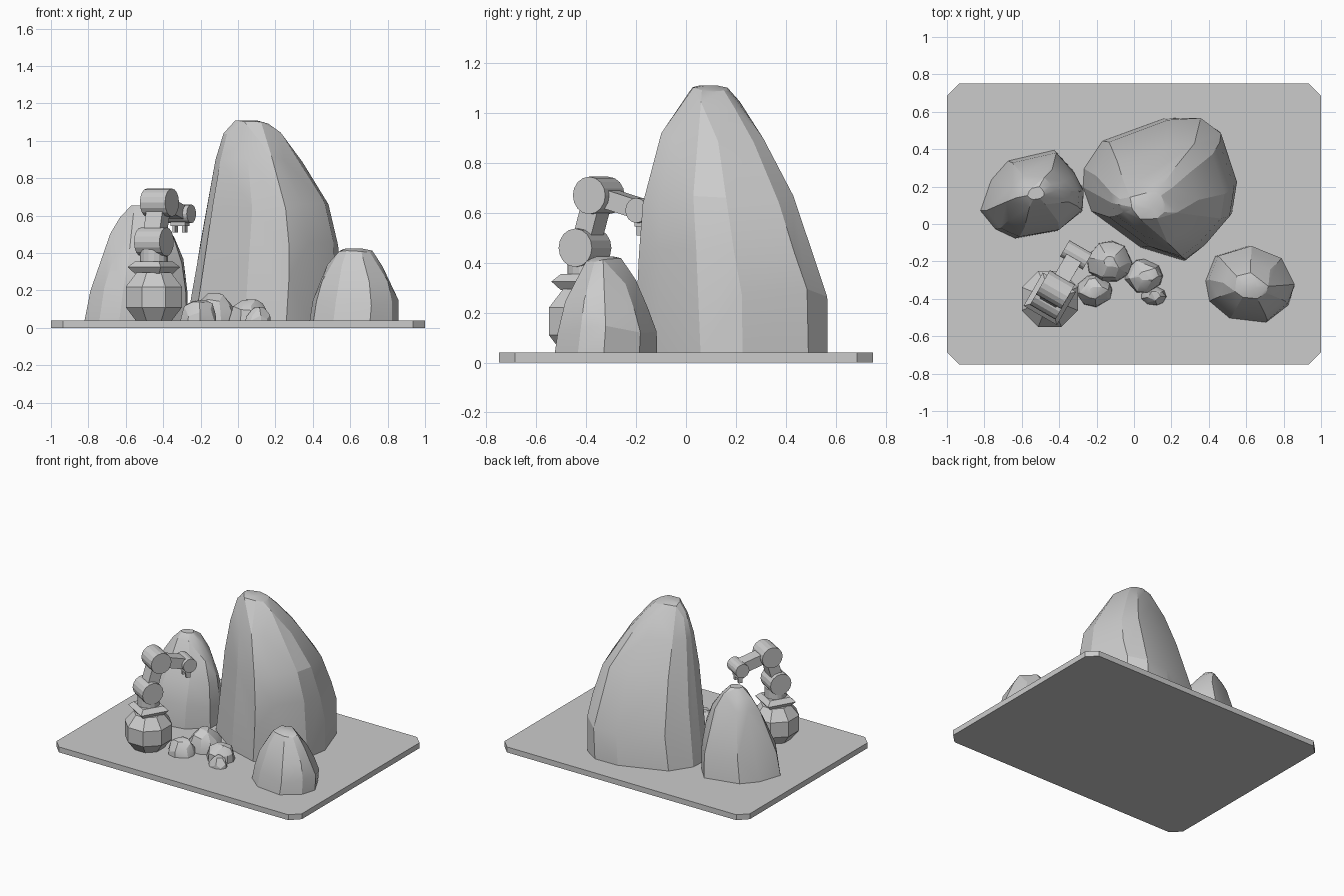
import bpy, bmesh, math, random
from mathutils import Vector, Matrix

if "Cube" in bpy.data.objects:
    bpy.data.objects.remove(bpy.data.objects["Cube"])

random.seed(4)
mat = bpy.data.materials.new("stone grey")
mat.diffuse_color = (0.6, 0.6, 0.6, 1)
mat.use_nodes = True
mat.node_tree.nodes["Principled BSDF"].inputs["Base Color"].default_value = mat.diffuse_color


def finish(name, bm, smooth=None):
    bmesh.ops.recalc_face_normals(bm, faces=bm.faces)
    me = bpy.data.meshes.new(name)
    bm.to_mesh(me)
    bm.free()
    ob = bpy.data.objects.new(name, me)
    bpy.context.collection.objects.link(ob)
    me.materials.append(mat)
    if smooth:
        bpy.ops.object.select_all(action='DESELECT')
        ob.select_set(True)
        bpy.context.view_layer.objects.active = ob
        bpy.ops.object.shade_smooth_by_angle(angle=math.radians(smooth))
    return ob


def loft(name, rings):
    bm = bmesh.new()
    vs = [[bm.verts.new(p) for p in r] for r in rings]
    n = len(vs[0])
    for a, b in zip(vs, vs[1:]):
        for i in range(n):
            j = (i + 1) % n
            bm.faces.new((a[i], a[j], b[j], b[i]))
    bm.faces.new(vs[0])
    bm.faces.new(vs[-1])
    return finish(name, bm)


def rock(name, outline, levels, jitter=0.02):
    """Convex hull of the outline fitted to a box (z, x0, x1, y0, y1) at each level."""
    xs, ys = [p[0] for p in outline], [p[1] for p in outline]
    ax, bx, ay, by = min(xs), max(xs), min(ys), max(ys)
    bm = bmesh.new()
    for k, (z, x0, x1, y0, y1) in enumerate(levels):
        dz = jitter if 0 < k < len(levels) - 1 else 0
        for x, y in outline:
            s = 1 - random.random() * jitter
            u, v = (x - ax) / (bx - ax) - .5, (y - ay) / (by - ay) - .5
            bm.verts.new(((x0 + x1) / 2 + u * s * (x1 - x0), (y0 + y1) / 2 + v * s * (y1 - y0),
                          z + random.uniform(-dz, dz)))
    res = bmesh.ops.convex_hull(bm, input=bm.verts)
    bmesh.ops.delete(bm, geom=[v for v in res["geom_interior"] if isinstance(v, bmesh.types.BMVert)],
                     context='VERTS')
    loose = [v for v in bm.verts if not v.link_faces]
    bmesh.ops.delete(bm, geom=loose, context='VERTS')
    bmesh.ops.dissolve_limit(bm, angle_limit=math.radians(4), verts=bm.verts, edges=bm.edges)
    return finish(name, bm, 18)


# base plate with clipped corners
c = .065
plate = [(-1 + c, -.75), (1 - c, -.75), (1, -.75 + c), (1, .75 - c),
         (1 - c, .75), (-1 + c, .75), (-1, .75 - c), (-1, -.75 + c)]
loft("base_plate", [[(x, y, z) for x, y in plate] for z in (0, .04)])

# large rocks
rock("tall_rock",
     [(-.28, .3), (-.18, .45), (.16, .57), (.35, .58), (.47, .5), (.56, .23),
      (.53, .06), (.38, -.11), (.26, -.2), (.03, -.13), (-.24, .07), (-.29, .2)],
     [(.03, -.28, .555, -.2, .575), (.28, -.24, .555, -.2, .57), (.45, -.21, .54, -.195, .51),
      (.65, -.175, .49, -.175, .435), (.9, -.125, .345, -.1, .315), (1.03, -.08, .24, -.02, .22),
      (1.085, -.05, .17, .01, .17), (1.11, -.015, .1, .05, .13)])
rock("left_rock",
     [(-.83, .07), (-.77, .235), (-.68, .34), (-.425, .4), (-.32, .28), (-.265, .18),
      (-.275, .07), (-.41, -.04), (-.64, -.08), (-.75, -.03)],
     [(.03, -.825, -.265, -.08, .4), (.2, -.79, -.265, -.07, .385), (.36, -.735, -.29, -.02, .34),
      (.5, -.685, -.34, .04, .29), (.6, -.63, -.42, .09, .25), (.655, -.57, -.48, .13, .2)])
rock("right_rock",
     [(.38, -.3), (.43, -.165), (.62, -.11), (.79, -.18), (.865, -.325), (.83, -.43),
      (.71, -.525), (.51, -.5), (.4, -.41)],
     [(.03, .38, .86, -.53, -.115), (.13, .4, .86, -.515, -.115), (.23, .43, .83, -.485, -.15),
      (.33, .475, .775, -.45, -.2), (.4, .53, .72, -.4, -.26), (.425, .575, .66, -.36, -.29)])

# small stones
for name, x0, x1, y0, y1, h in [("stone_a", -.255, -.005, -.31, -.09, .185),
                                ("stone_b", -.31, -.115, -.445, -.27, .145),
                                ("stone_c", -.05, .155, -.37, -.185, .15),
                                ("stone_d", .04, .175, -.435, -.335, .09)]:
    ring = [(math.cos(a), math.sin(a)) for a in (i * math.tau / 9 + random.uniform(-.2, .2) for i in range(9))]
    cx, cy, rx, ry = (x0 + x1) / 2, (y0 + y1) / 2, (x1 - x0) / 2, (y1 - y0) / 2
    rock(name, ring, [(.04 + t * (h - .04), cx - rx * s, cx + rx * s, cy - ry * s, cy + ry * s)
                      for t, s in ((0, 1), (.3, .97), (.6, .78), (.88, .5), (1, .25))], .03)

# robot arm: heading direction and joint axis
yaw = math.radians(60)
fwd = Vector((math.cos(yaw), math.sin(yaw), 0))
side = Vector((math.sin(yaw), -math.cos(yaw), 0))
centre = Vector((-.45, -.40, 0))


def turned(name, n, profile, start):
    loft(name, [[(centre.x + r * math.cos(start + i * math.tau / n),
                  centre.y + r * math.sin(start + i * math.tau / n), z) for i in range(n)]
                for z, r in profile])


def joint(name, p, r, length, n=16):
    up = Vector((0, 0, 1))
    loft(name, [[p + side * s * length / 2 + r * (math.cos(i * math.tau / n) * fwd
                 + math.sin(i * math.tau / n) * up) for i in range(n)] for s in (-1, 1)])


def beam(name, a, b, width, depth):
    d = (b - a).normalized()
    t = d.cross(side)
    loft(name, [[p + side * u * width / 2 + t * v * depth / 2
                 for u, v in ((-1, -1), (1, -1), (1, 1), (-1, 1))] for p in (a, b)])


turned("robot_body", 8, [(.04, .105), (.11, .162), (.22, .162), (.295, .1)], math.pi / 8)
turned("neck_collar", 4, [(.29, .105), (.325, .145), (.355, .105)], yaw + math.pi / 4)
turned("neck_drum", 16, [(.35, .075), (.42, .075)], 0)

shoulder = Vector((-.45, -.405, .46))
elbow = Vector((-.42, -.35, .67))
wrist = Vector((-.31, -.165, .61))
joint("shoulder_joint", shoulder, .077, .157)
joint("elbow_joint", elbow, .075, .155)
joint("wrist_joint", wrist, .05, .14)
beam("upper_arm", shoulder, elbow, .1, .08)
beam("forearm", elbow, wrist, .09, .075)

# gripper
down = Vector((0, 0, -1))
beam("gripper_palm", wrist + down * .03, wrist + down * .065, .09, .045)
for s, label in ((-1, "left"), (1, "right")):
    p = wrist + side * s * .03
    beam("gripper_finger_" + label, p + down * .06, p + down * .1, .018, .03)
